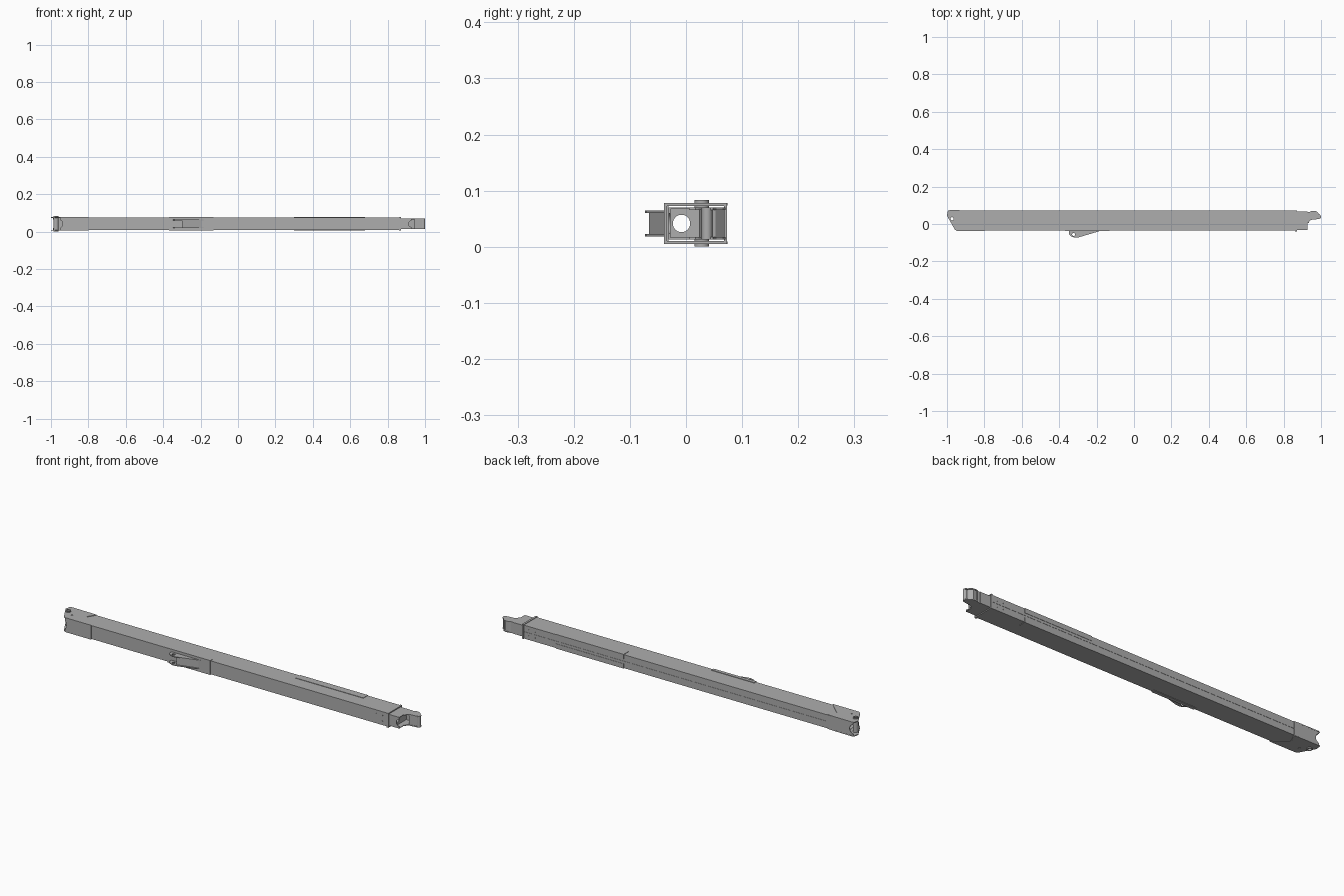
import bpy, bmesh, math
from mathutils import Matrix, Vector

if "Cube" in bpy.data.objects:
    bpy.data.objects.remove(bpy.data.objects["Cube"], do_unlink=True)

steel = bpy.data.materials.new("grey steel")
steel.use_nodes = True
GREY = (0.42, 0.42, 0.42, 1)
steel.diffuse_color = GREY
steel.node_tree.nodes["Principled BSDF"].inputs["Base Color"].default_value = GREY

MID = 0.0415   # height of the boom's centre line


def finish(name, bm):
    bmesh.ops.recalc_face_normals(bm, faces=bm.faces)
    mesh = bpy.data.meshes.new(name)
    bm.to_mesh(mesh)
    bm.free()
    mesh.materials.append(steel)
    ob = bpy.data.objects.new(name, mesh)
    bpy.context.scene.collection.objects.link(ob)
    return ob


def prism(name, outline, z0, z1):
    """Extrude an outline drawn in plan from z0 to z1."""
    bm = bmesh.new()
    face = bm.faces.new([bm.verts.new((x, y, z0)) for x, y in outline])
    side = bmesh.ops.extrude_face_region(bm, geom=[face])["geom"]
    verts = [v for v in side if isinstance(v, bmesh.types.BMVert)]
    bmesh.ops.translate(bm, verts=verts, vec=(0, 0, z1 - z0))
    return finish(name, bm)


def box(name, x, y, z):
    return prism(name, [(x[0], y[0]), (x[1], y[0]), (x[1], y[1]), (x[0], y[1])], *z)


def pair(name, outline, inner, outer):
    """Matching upper and lower plates, given by distance from the centre line."""
    return [prism("upper_" + name, outline, MID + inner, MID + outer),
            prism("lower_" + name, outline, MID - outer, MID - inner)]


def cylinder(name, centre, radius, length, axis="Z"):
    bm = bmesh.new()
    turn = {"Z": Matrix(), "X": Matrix.Rotation(math.pi / 2, 4, "Y"),
            "Y": Matrix.Rotation(math.pi / 2, 4, "X")}[axis]
    bmesh.ops.create_cone(bm, cap_ends=True, segments=28, radius1=radius, radius2=radius,
                          depth=length, matrix=Matrix.Translation(centre) @ turn)
    for f in bm.faces:
        f.smooth = len(f.verts) == 4
    for e in bm.edges:
        e.smooth = e.calc_face_angle(0) < 0.6
    return finish(name, bm)


def drill(targets, centre, radius, length, axis="Z"):
    """Cut a round hole through the targets."""
    cutter = cylinder("drill", centre, radius, length, axis)
    cutter.hide_render = True
    for ob in targets:
        mod = ob.modifiers.new("hole", "BOOLEAN")
        mod.object, mod.operation, mod.solver = cutter, "DIFFERENCE", "EXACT"
        bpy.context.view_layer.update()
        deps = bpy.context.evaluated_depsgraph_get()
        mesh = bpy.data.meshes.new_from_object(ob.evaluated_get(deps))
        ob.modifiers.clear()
        ob.data = mesh
    bpy.data.objects.remove(cutter, do_unlink=True)


def tube(name, x, y, half, wall):
    """Rectangular hollow section along x."""
    z = (MID - half, MID + half)
    pair(name + "_flange", [(x[0], y[0]), (x[1], y[0]), (x[1], y[1]), (x[0], y[1])],
         half - wall, half)
    inner = (z[0] + wall, z[1] - wall)
    return [box("front_" + name + "_web", x, (y[0], y[0] + wall), inner),
            box("back_" + name + "_web", x, (y[1] - wall, y[1]), inner)]


# Outer boom section, its end collar and the back weld seam
tube("boom", (-0.94, 0.866), (-0.034, 0.071), 0.034, 0.003)
tube("collar", (0.862, 0.872), (-0.039, 0.073), 0.0365, 0.005)
box("back_weld_seam", (-0.85, 0.86), (0.071, 0.0722), (MID - 0.0015, MID + 0.0015))

# Rear fork: cheek plates wrapped round the boom end
cheek = [(-0.995, 0.071), (-0.985, 0.074), (-0.88, 0.073), (-0.845, 0.071), (-0.87, 0.03),
         (-0.82, -0.015), (-0.8, -0.037), (-0.945, -0.037), (-0.958, -0.03), (-1.0, 0.045)]
cheeks = pair("fork_cheek", cheek, 0.032, 0.0365)
front_wrap = box("front_fork_wrap", (-0.948, -0.8), (-0.037, -0.033), (MID - 0.035, MID + 0.035))
back_wrap = box("back_fork_wrap", (-0.99, -0.85), (0.0695, 0.073), (MID - 0.035, MID + 0.035))
drill([back_wrap], (-0.995, 0.07, MID), 0.024, 0.05, "Y")
drill([front_wrap], (-0.955, -0.035, MID), 0.02, 0.05, "Y")

# Pivot bush with its flanges, and a small locking hole
PIVOT = (-0.973, 0.028)
bush = cylinder("pivot_bush", (*PIVOT, MID), 0.013, 0.083)
drill(cheeks + [bush], (*PIVOT, MID), 0.0085, 0.1)
drill(cheeks, (-0.935, 0.003, MID), 0.005, 0.1)

# Saddle round the boom under the cylinder bracket
pair("saddle_plate", [(-0.37, -0.0375), (-0.13, -0.0375), (-0.13, -0.02), (-0.37, -0.02)],
     0.033, 0.0365)
box("saddle_front", (-0.37, -0.13), (-0.0375, -0.033), (MID - 0.034, MID + 0.034))

# Cylinder bracket: two lugs joined by a sloping web
lug = [(-0.347, -0.036), (-0.347, -0.055), (-0.337, -0.066), (-0.318, -0.073),
       (-0.295, -0.071), (-0.19, -0.04), (-0.18, -0.036)]
lugs = pair("bracket_lug", lug, 0.019, 0.0235)
drill(lugs, (-0.323, -0.056, MID), 0.008, 0.1)
prism("bracket_web", [(-0.3, -0.066), (-0.195, -0.037), (-0.21, -0.036), (-0.3, -0.061)],
      MID - 0.02, MID + 0.02)

# Doubler plates wrapped over the back corners of the boom
pair("doubler", [(0.3, 0.035), (0.68, 0.035), (0.68, 0.072), (0.3, 0.072)], 0.033, 0.036)
for side in (-1, 1):
    z = sorted((MID + side * 0.012, MID + side * 0.036))
    box("back_doubler", (0.3, 0.68), (0.071, 0.0725), z)

# Inner boom section with its open end
webs = tube("inner_boom", (0.7, 0.928), (-0.031, 0.066), 0.0285, 0.003)
drill([webs[0]], (0.93, -0.03, MID), 0.018, 0.03, "Y")
plate = box("end_plate", (0.898, 0.902), (-0.028, 0.063), (MID - 0.0255, MID + 0.0255))
drill([plate], (0.9, -0.008, MID), 0.0155, 0.05, "X")

# Hooked head at the tip
hook = [(0.926, 0.064), (0.938, 0.064), (0.95, 0.07), (0.968, 0.07), (0.98, 0.065),
        (0.988, 0.054), (0.998, 0.048), (0.998, 0.032), (0.988, 0.027), (0.947, 0.022),
        (0.938, 0.017), (0.934, 0.005), (0.926, 0.005)]
pair("hook_cheek", hook, 0.024, 0.0285)
prism("hook_core", [(0.945, 0.066), (0.968, 0.069), (0.985, 0.053), (0.99, 0.03), (0.945, 0.023)],
      MID - 0.025, MID + 0.025)
prism("hook_back", [(0.92, 0.061), (0.95, 0.065), (0.95, 0.069), (0.938, 0.064), (0.92, 0.064)],
      MID - 0.025, MID + 0.025)
cylinder("tip_roller", (0.9905, 0.0375, MID), 0.0095, 0.0575)

# Small bolt heads beside the collar, on the front and back
for x in (0.80, 0.835):
    for y in (-0.0345, 0.0715):
        for dz in (-0.015, 0.015):
            cylinder("slide_pad_bolt", (x, y, MID + dz), 0.003, 0.002, "Y")
